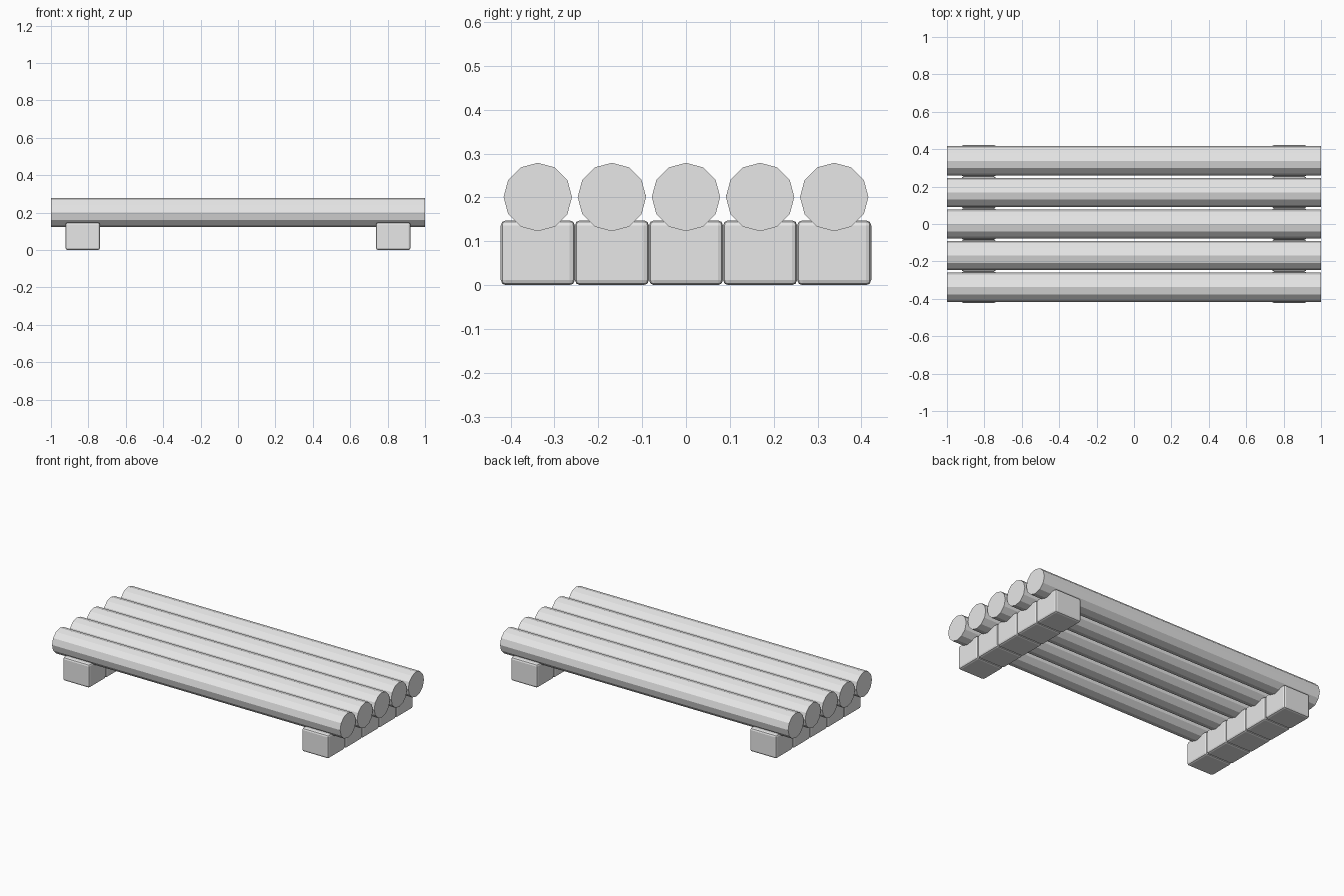
import bpy
import math

cube = bpy.data.objects.get("Cube")
if cube:
    bpy.data.objects.remove(cube, do_unlink=True)

# Single plain material
grey = bpy.data.materials.new("light_grey")
grey.use_nodes = True
colour = (0.8, 0.8, 0.8, 1)
grey.diffuse_color = colour
grey.node_tree.nodes["Principled BSDF"].inputs["Base Color"].default_value = colour

PITCH = 0.169        # spacing of logs and blocks across the depth
COUNT = 5
LOG_RADIUS = 0.078
LOG_HEIGHT = 0.201
BLOCK_SIZE = (0.185, PITCH, 0.148)
BLOCK_X = 0.83


def add_log(index, y):
    # Twelve-sided log lying along x, with a ridge on top
    bpy.ops.mesh.primitive_cylinder_add(
        vertices=12, radius=LOG_RADIUS, depth=2,
        location=(0, y, LOG_HEIGHT), rotation=(0, math.pi / 2, 0))
    log = bpy.context.object
    log.name = f"log_{index}"
    log.data.materials.append(grey)


def add_block(side, index, x, y):
    # Foot block with softly rounded edges
    bpy.ops.mesh.primitive_cube_add(size=1, location=(x, y, BLOCK_SIZE[2] / 2))
    block = bpy.context.object
    block.name = f"{side}_foot_block_{index}"
    block.scale = BLOCK_SIZE
    bpy.ops.object.transform_apply(location=False, rotation=False, scale=True)
    block.data.materials.append(grey)
    bevel = block.modifiers.new("rounded_edges", 'BEVEL')
    bevel.width = 0.012
    bevel.segments = 2


# Row of logs resting on two rows of blocks
for i in range(COUNT):
    y = (i - (COUNT - 1) / 2) * PITCH
    add_log(i + 1, y)
    for side, sign in (("left", 1), ("right", -1)):
        add_block(side, i + 1, sign * BLOCK_X, y)
